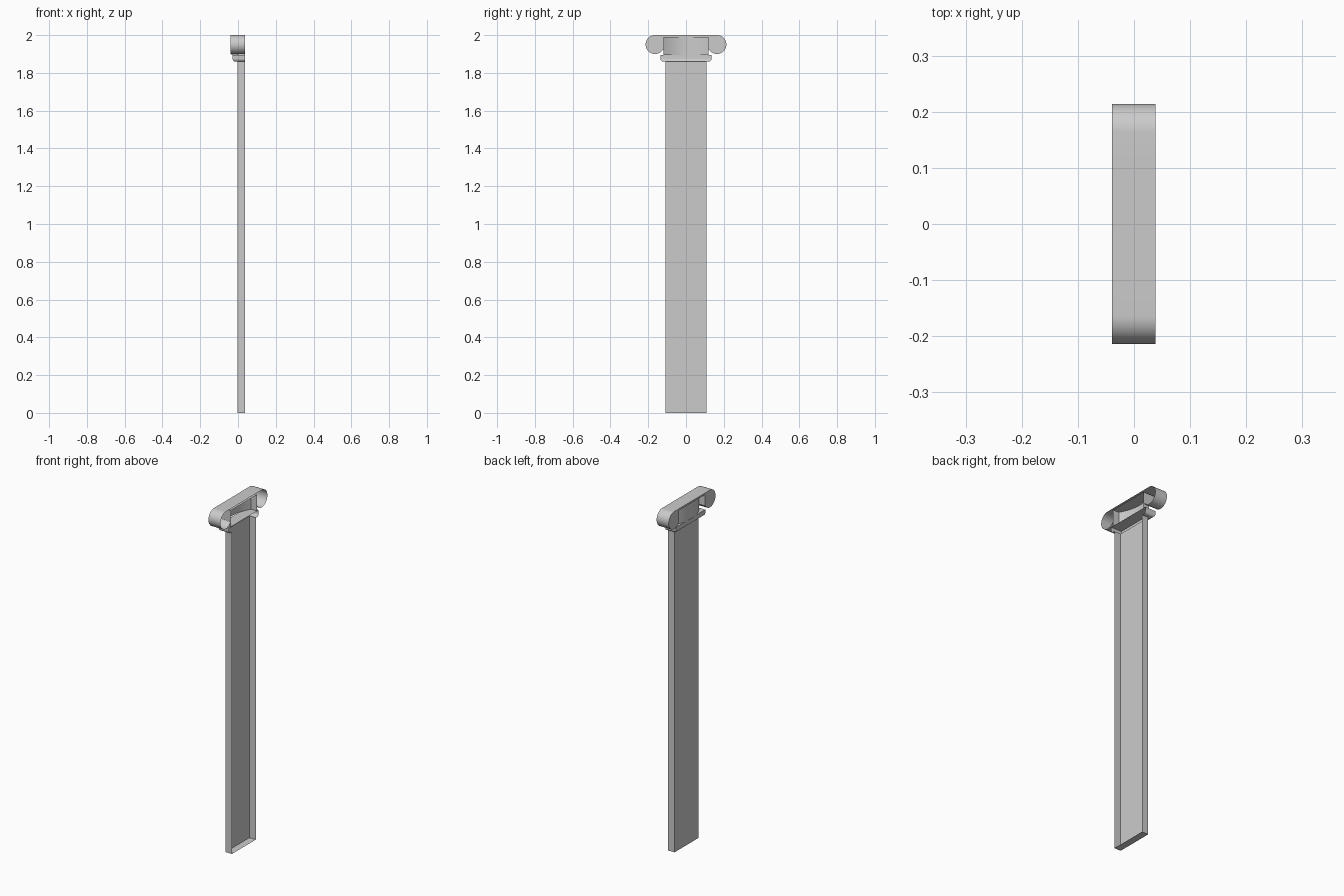
import bpy, bmesh, math

cube = bpy.data.objects.get("Cube")
if cube:
    bpy.data.objects.remove(cube, do_unlink=True)

stone = bpy.data.materials.new("grey stone")
stone.use_nodes = True
GREY = (0.6, 0.6, 0.6, 1)
stone.diffuse_color = GREY
stone.node_tree.nodes["Principled BSDF"].inputs["Base Color"].default_value = GREY

FRONT, BACK, TOP = -0.039, 0.038, 2.0
SHAFT_X, SHAFT_Y, SHAFT_TOP = -0.003, 0.109, 1.86
BLOCK_Y, BLOCK_LOW, BLOCK_TOP = 0.12, 1.895, 1.99


def finish(name, bm):
    bmesh.ops.remove_doubles(bm, verts=bm.verts, dist=0.0001)
    bmesh.ops.recalc_face_normals(bm, faces=bm.faces)
    mesh = bpy.data.meshes.new(name)
    bm.to_mesh(mesh)
    bm.free()
    mesh.materials.append(stone)
    obj = bpy.data.objects.new(name, mesh)
    bpy.context.collection.objects.link(obj)
    bpy.ops.object.select_all(action='DESELECT')
    obj.select_set(True)
    bpy.context.view_layer.objects.active = obj
    bpy.ops.object.shade_smooth_by_angle(angle=math.radians(35))
    return obj


def face(bm, points):
    bm.faces.new([bm.verts.new(p) for p in points])


def loft(bm, rows):
    """Join neighbouring rows of points with quads."""
    for a, b in zip(rows, rows[1:]):
        for i in range(len(a) - 1):
            face(bm, (a[i], a[i + 1], b[i + 1], b[i]))


def u_row(offset, z):
    """Three-sided outline around the shaft, open at the wall side."""
    x, y = SHAFT_X - offset, SHAFT_Y + offset
    return [(BACK, -y, z), (x, -y, z), (x, y, z), (BACK, y, z)]


# Shaft: shallow tray with a closed foot, open towards the wall
bm = bmesh.new()
loft(bm, [u_row(0, 0), u_row(0, SHAFT_TOP)])
face(bm, u_row(0, 0))
finish("shaft", bm)

# Necking: rounded moulding below the capital
bm = bmesh.new()
rows = [u_row(0, SHAFT_TOP), u_row(0.012, SHAFT_TOP)]
for i in range(1, 7):
    a = math.radians(15 * i)
    rows.append(u_row(0.012 + 0.014 * math.sin(a), SHAFT_TOP + 0.016 * (1 - math.cos(a))))
rows.append(u_row(0.026, BLOCK_LOW))
loft(bm, rows)
face(bm, rows[-1])
finish("necking", bm)

# Bulging centre block between the scrolls
bm = bmesh.new()
plan = [(BACK, -BLOCK_Y)]
for i in range(17):
    t = -1 + i / 8
    plan.append((-0.035 + 0.035 * t * t, BLOCK_Y * t))
plan.append((BACK, BLOCK_Y))
loft(bm, [[(x, y, z) for x, y in plan] for z in (BLOCK_LOW, BLOCK_TOP)])
finish("centre_block", bm)

# Top slab joining the scrolls
bm = bmesh.new()
slab = [[(x, s * BLOCK_Y, z) for s in (-1, 1)]
        for x, z in ((BACK, TOP), (FRONT, TOP), (FRONT, BLOCK_TOP), (BACK, BLOCK_TOP))]
loft(bm, slab)
finish("top_slab", bm)

# Scrolls: round hollow ends with a flat front
for side, label in ((-1, "right"), (1, "left")):
    bm = bmesh.new()
    outline = [(BLOCK_Y, TOP)]
    for i in range(31):
        a = math.radians(90 - 8 * i)
        outline.append((0.164 + 0.05 * math.cos(a), 1.95 + 0.05 * math.sin(a)))
    outline.append((BLOCK_Y, 1.925))
    ends = [[(x, side * y, z) for y, z in outline] for x in (FRONT, BACK)]
    loft(bm, ends)
    face(bm, ends[0])
    # inner wall beside the centre block
    y = side * BLOCK_Y
    face(bm, ((FRONT, y, 1.925), (BACK, y, 1.925), (BACK, y, BLOCK_TOP), (FRONT, y, BLOCK_TOP)))
    finish(label + "_scroll", bm)
